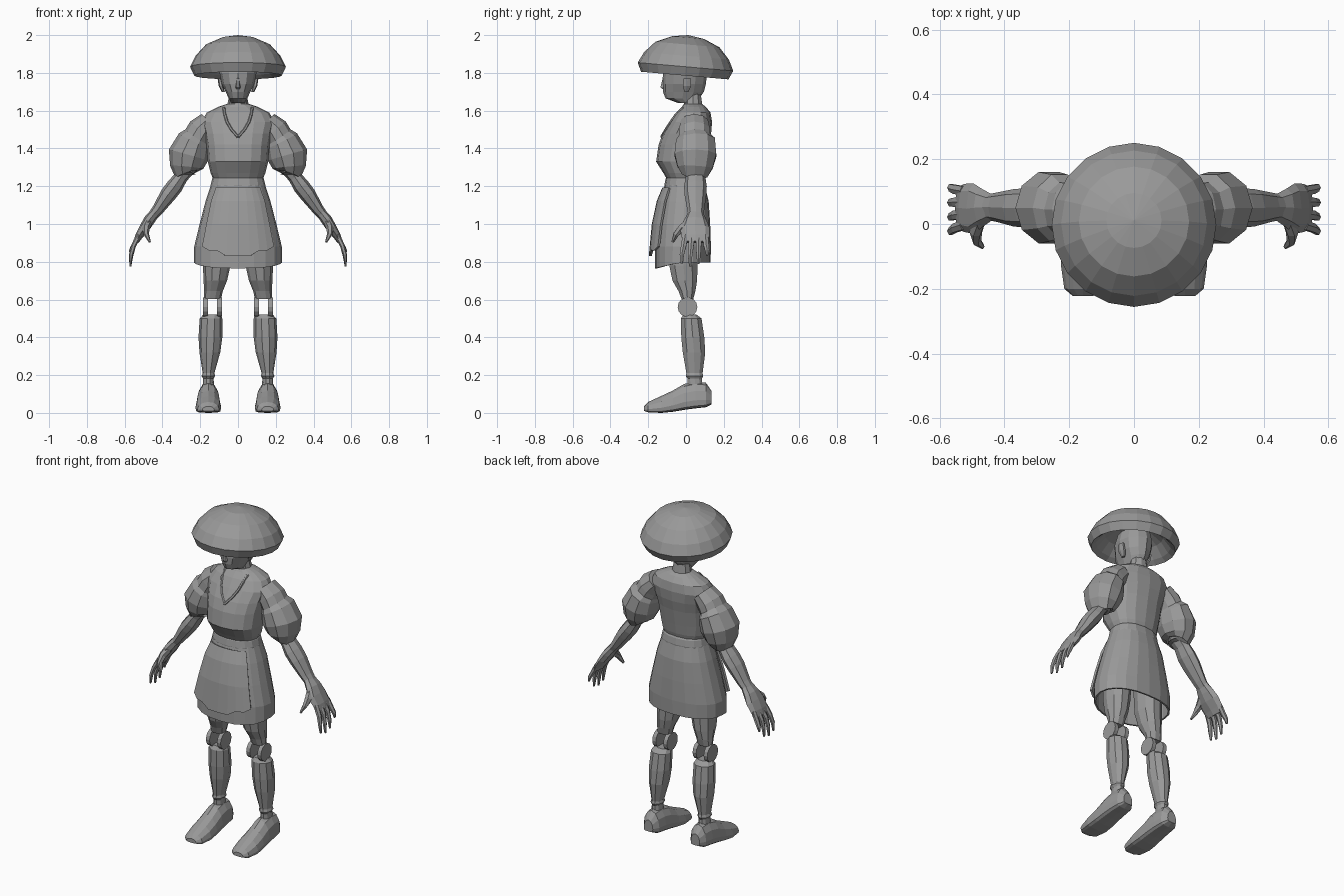
import bpy, bmesh, math
from mathutils import Vector, Matrix
from mathutils.bvhtree import BVHTree

if "Cube" in bpy.data.objects:
    bpy.data.objects.remove(bpy.data.objects["Cube"])

grey = bpy.data.materials.new("plain_grey")
grey.diffuse_color = (0.32, 0.32, 0.32, 1)
grey.use_nodes = True
grey.node_tree.nodes["Principled BSDF"].inputs["Base Color"].default_value = grey.diffuse_color


def finish(name, bm, mirror=False, thick=0.0):
    bmesh.ops.recalc_face_normals(bm, faces=bm.faces)
    me = bpy.data.meshes.new(name)
    bm.to_mesh(me)
    bm.free()
    me.materials.append(grey)
    ob = bpy.data.objects.new(name, me)
    bpy.context.collection.objects.link(ob)
    if thick:
        mod = ob.modifiers.new("thickness", "SOLIDIFY")
        mod.thickness, mod.offset = thick, -1
    if mirror:
        ob.modifiers.new("mirror", "MIRROR")
    return ob


def unit(a, p):
    """Point on a unit superellipse."""
    c, s = math.cos(a), math.sin(a)
    return (math.copysign(abs(c) ** (2 / p), c), math.copysign(abs(s) ** (2 / p), s))


def skin(rings, caps=True):
    bm = bmesh.new()
    rows = [[bm.verts.new(v) for v in r] for r in rings]
    n = len(rows[0])
    for a, b in zip(rows, rows[1:]):
        for i in range(n):
            j = (i + 1) % n
            bm.faces.new((a[i], a[j], b[j], b[i]))
    if caps:
        bm.faces.new(rows[0])
        bm.faces.new(rows[-1])
    return bm


def stack(name, rows, n=12, p=2.0, caps=True, **kw):
    """Horizontal rings: (z, centre x, half width, front y, back y)."""
    rings = []
    for z, cx, hw, yf, yb in rows:
        pts = [unit(2 * math.pi * i / n, p) for i in range(n)]
        rings.append([(cx + hw * c, (yf + yb) / 2 + (yb - yf) / 2 * s, z) for c, s in pts])
    return finish(name, skin(rings, caps), **kw)


def limb(name, rows, n=8, **kw):
    """Rings across a path: (x, y, z, half width, half depth along y)."""
    pts = [Vector(r[:3]) for r in rows]
    rings = []
    for k, r in enumerate(rows):
        t = (pts[min(k + 1, len(pts) - 1)] - pts[max(k - 1, 0)]).normalized()
        v = Vector((0, 1, 0))
        v = (v - t * v.dot(t)).normalized()
        u = v.cross(t)
        rings.append([pts[k] + u * r[3] * c + v * r[4] * s
                      for c, s in (unit(2 * math.pi * i / n, 2) for i in range(n))])
    return finish(name, skin(rings), **kw)


# Hat: hollow dome tilted to the back
profile = [(.085, 1.987), (.17, 1.95), (.225, 1.89), (.254, 1.832), (.232, 1.785),
           (.205, 1.805), (.16, 1.86), (.09, 1.905)]
bm = skin([[(r * math.cos(a), r * math.sin(a), z - 2)
            for a in (2 * math.pi * i / 20 for i in range(20))] for r, z in profile], False)
for ring_z, z in ((-.013, 0), (-.095, -.09)):
    edge = [v for v in bm.verts if abs(v.co.z - ring_z) < 1e-4]
    tip = bm.verts.new((0, 0, z))
    for i in range(len(edge)):
        bm.faces.new((edge[i], edge[(i + 1) % len(edge)], tip))
bm.transform(Matrix.Translation((0, .012, 2)) @ Matrix.Rotation(math.radians(-5), 4, "X"))
finish("hat", bm)

# Head, nose, ears and neck
stack("head", [(1.64, 0, .036, -.04, .05), (1.665, 0, .05, -.108, .07), (1.70, 0, .065, -.122, .095),
               (1.74, 0, .085, -.125, .105), (1.80, 0, .098, -.122, .112),
               (1.86, 0, .085, -.1, .1), (1.895, 0, .045, -.05, .05)])
stack("nose", [(1.715, 0, .012, -.128, -.1), (1.725, 0, .014, -.138, -.1), (1.775, 0, .007, -.124, -.1)], 6)
stack("ear", [(1.70, .078, .008, -.01, .015), (1.73, .09, .012, -.02, .03),
              (1.77, .098, .01, -.015, .03)], 6, mirror=True)
stack("neck", [(1.60, 0, .065, -.02, .1), (1.635, 0, .056, -.012, .088), (1.69, 0, .045, -.01, .08)], 10)

# Blouse and belt
blouse = stack("blouse", [
    (1.235, 0, .13, -.10, .085), (1.27, 0, .145, -.12, .095), (1.33, 0, .16, -.158, .105),
    (1.42, 0, .167, -.145, .12), (1.48, 0, .178, -.122, .133), (1.54, 0, .195, -.085, .138),
    (1.59, 0, .165, -.052, .13), (1.62, 0, .105, -.022, .105), (1.635, 0, .06, -.012, .085)], 16, 2.3)
stack("belt", [(1.19, 0, .142, -.112, .1), (1.205, 0, .145, -.115, .102),
               (1.24, 0, .137, -.108, .095), (1.25, 0, .13, -.1, .088)], 16, 2.3)

# Collar trim laid on the blouse
tree = BVHTree.FromPolygons([v.co for v in blouse.data.vertices], [f.vertices[:] for f in blouse.data.polygons])
trim = []
for x, z in [(.075, 1.615), (.07, 1.58), (.058, 1.54), (.035, 1.50), (0, 1.46)]:
    hit = tree.ray_cast(Vector((x, -1, z)), Vector((0, 1, 0)))[0]
    trim.append((x, hit.y, z, .008, .008))
limb("collar_trim", trim, 6, mirror=True)

# Skirt: open shell with a slightly dipped front hem
skirt_rows = [(1.21, 0, .142, -.112, .098), (1.12, 0, .172, -.135, .12), (1.0, 0, .203, -.155, .128),
              (.88, 0, .232, -.165, .132), (.795, 0, .232, -.165, .13)]
skirt = stack("skirt", skirt_rows, 20, 2.3, False, thick=.01)
for v in skirt.data.vertices:
    if v.co.z < .8:
        v.co.z -= .03 * max(0, -v.co.y - .04) / .125

# Apron panel over the front of the skirt
bm = bmesh.new()
cols = 9
grid = []
for k, (z, _, hw, yf, yb) in enumerate(skirt_rows[:4]):
    row = []
    for i in range(cols):
        f = i / (cols - 1) * 2 - 1
        c, s = unit(math.radians(-90 + 50 * f), 2.3)
        drop = (.05 if abs(f) < .5 else .02 if abs(f) < .8 else 0) if k == 3 else 0
        row.append(bm.verts.new((hw * c * 1.02, (yf + yb) / 2 + (yb - yf) / 2 * s - (.008 + .006 * k),
                                 z - drop - (.02 if k == 0 else 0))))
    grid.append(row)
for a, b in zip(grid, grid[1:]):
    for i in range(cols - 1):
        bm.faces.new((a[i], b[i], b[i + 1], a[i + 1]))
finish("apron", bm, thick=.012).modifiers["thickness"].offset = 0

# Legs: thigh, twin knee discs, shin
stack("thigh", [(1.0, .105, .075, -.1, .08), (.78, .113, .073, -.092, .065), (.70, .12, .062, -.075, .062),
                (.645, .13, .05, -.042, .052), (.603, .135, .045, -.025, .04)], 10, mirror=True)
for part, x in (("inner", .098), ("outer", .172)):
    bm = bmesh.new()
    bmesh.ops.create_cone(bm, cap_ends=True, segments=14, radius1=.052, radius2=.052, depth=.024)
    bm.transform(Matrix.Translation((x, .008, .56)) @ Matrix.Rotation(math.pi / 2, 4, "Y"))
    finish("knee_disc_" + part, bm, mirror=True)
stack("shin", [(.522, .137, .045, -.015, .055), (.50, .143, .06, -.03, .085), (.40, .146, .063, -.028, .1),
               (.32, .149, .055, -.02, .105), (.21, .156, .031, .0, .09), (.195, .157, .036, -.004, .094),
               (.182, .157, .028, .006, .086), (.14, .157, .03, .005, .09)], 10, mirror=True)

# Feet: upright slices (y, half width, bottom z, top z)
slices = [(-.222, .032, .01, .035), (-.20, .058, .003, .058), (-.13, .068, 0, .09), (-.07, .066, .006, .118),
          (-.01, .062, .016, .153), (.05, .058, .024, .166), (.105, .052, .03, .16), (.136, .03, .045, .115)]
feet = []
for y, hw, lo, hi in slices:
    ring = []
    for i in range(12):
        a = 2 * math.pi * i / 12
        c, s = unit(a, 4 if math.sin(a) < -.01 else 2)
        mid = lo + (hi - lo) * .3
        ring.append((.157 + hw * c, y, mid + s * ((hi - mid) if s > 0 else (mid - lo))))
    feet.append(ring)
finish("foot", skin(feet), mirror=True)

# Arms: puffed sleeve, forearm, palm
limb("sleeve", [(.15, .045, 1.54, .06, .075), (.195, .045, 1.495, .075, .085), (.215, .045, 1.46, .075, .088),
                (.232, .05, 1.44, .09, .108), (.262, .05, 1.365, .108, .116), (.272, .048, 1.30, .088, .098),
                (.272, .045, 1.262, .062, .072), (.265, .045, 1.28, .045, .055)], 10, mirror=True)
limb("forearm", [(.25, .045, 1.31, .04, .05), (.30, .05, 1.25, .036, .052), (.335, .05, 1.20, .044, .06),
                 (.37, .05, 1.155, .043, .058), (.425, .052, 1.075, .031, .045),
                 (.45, .052, 1.045, .027, .04)], mirror=True)
limb("palm", [(.435, .052, 1.065, .025, .038), (.47, .05, 1.02, .03, .06), (.495, .047, .98, .027, .078),
              (.525, .05, .935, .02, .074), (.54, .05, .905, .014, .066)], mirror=True)

# Fingers and thumb
for name, y0, y1, tip in (("index", -.003, -.022, .79), ("middle", .032, .022, .776),
                          ("ring", .068, .066, .788), ("little", .102, .112, .835)):
    limb(name + "_finger", [(.525, y0, .94, .014, .017), (.553, (y0 + y1) / 2, .885, .013, .016),
                            (.566, y1, (.885 + tip) / 2, .011, .013), (.57, y1, tip, .005, .007)],
         6, mirror=True)
limb("thumb", [(.475, .02, 1.01, .022, .025), (.488, -.025, .975, .02, .022),
               (.485, -.053, .945, .014, .016), (.467, -.07, .905, .006, .008)], 6, mirror=True)
